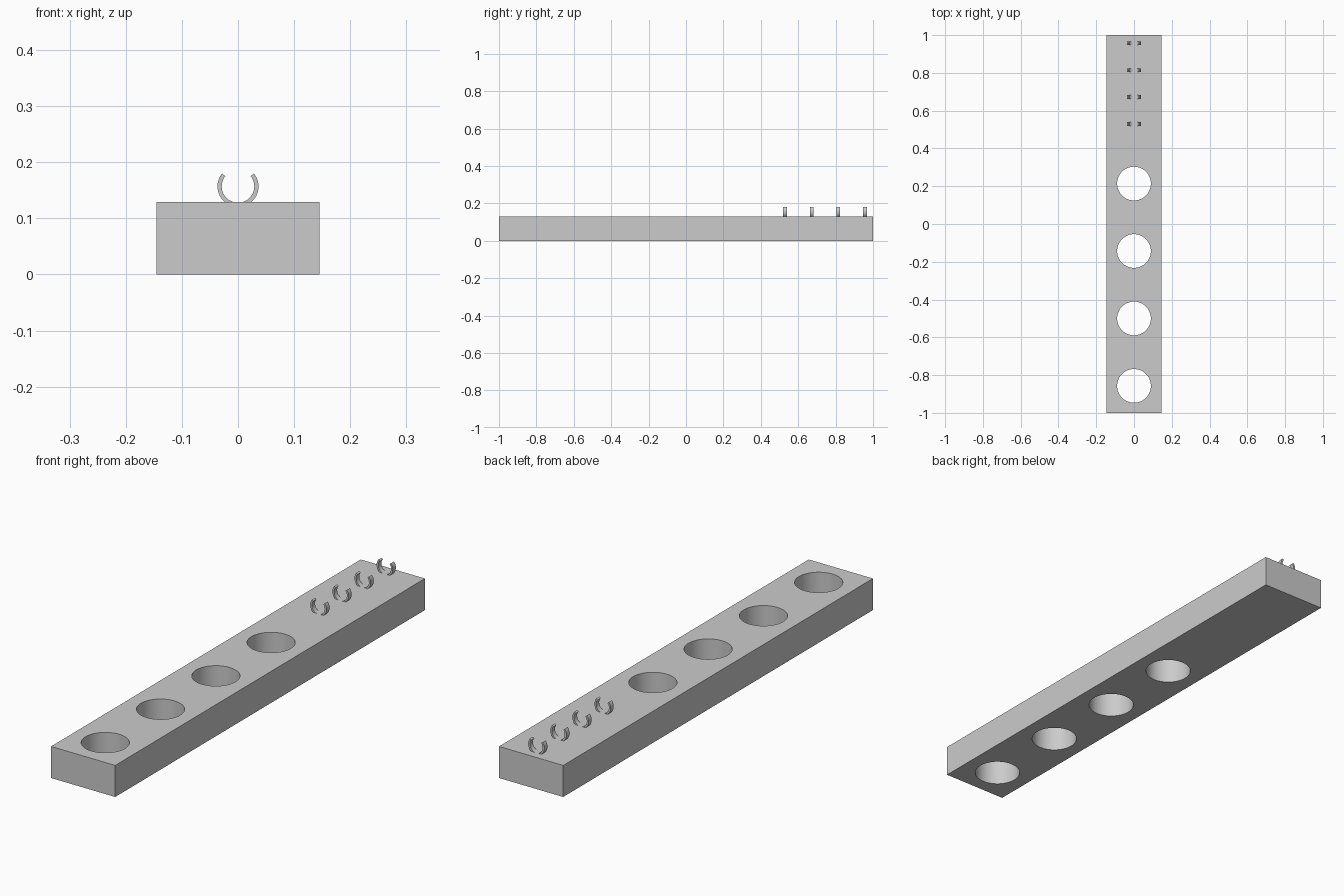
import bpy
import bmesh
from math import cos, sin, radians
from mathutils import Matrix, Vector

cube = bpy.data.objects.get("Cube")
if cube:
    bpy.data.objects.remove(cube, do_unlink=True)

WIDTH, LENGTH, HEIGHT = 0.29, 2.0, 0.129
HOLE_RADIUS, HOLE_STEP, FIRST_HOLE = 0.0893, 0.357, -0.857
CLIP_OUTER, CLIP_INNER, CLIP_DEPTH = 0.0366, 0.029, 0.02
CLIP_STEP, FIRST_CLIP = 0.1427, 0.529
TIP_ANGLE, CLIP_SEGMENTS = 39, 40

grey = bpy.data.materials.new("light grey")
grey.use_nodes = True
grey.diffuse_color = (0.6, 0.6, 0.6, 1)
grey.node_tree.nodes["Principled BSDF"].inputs["Base Color"].default_value = (0.6, 0.6, 0.6, 1)


def make_object(name, bm):
    bmesh.ops.recalc_face_normals(bm, faces=bm.faces)
    mesh = bpy.data.meshes.new(name)
    bm.to_mesh(mesh)
    bm.free()
    mesh.materials.append(grey)
    obj = bpy.data.objects.new(name, mesh)
    bpy.context.collection.objects.link(obj)
    return obj


def activate(obj):
    bpy.ops.object.select_all(action='DESELECT')
    obj.select_set(True)
    bpy.context.view_layer.objects.active = obj


def smooth(obj):
    activate(obj)
    bpy.ops.object.shade_smooth_by_angle(angle=radians(30))


# Rectangular bar
bm = bmesh.new()
bmesh.ops.create_cube(bm, size=1, matrix=Matrix.Translation((0, 0, HEIGHT / 2))
                      @ Matrix.Diagonal((WIDTH, LENGTH, HEIGHT, 1)))
bar = make_object("bar", bm)

# Four round holes through the bar
bm = bmesh.new()
for i in range(4):
    bmesh.ops.create_cone(bm, cap_ends=True, segments=64, radius1=HOLE_RADIUS,
                          radius2=HOLE_RADIUS, depth=HEIGHT * 2,
                          matrix=Matrix.Translation((0, FIRST_HOLE + i * HOLE_STEP, HEIGHT / 2)))
cutter = make_object("hole_cutter", bm)
cutter.hide_render = True
cut = bar.modifiers.new("holes", 'BOOLEAN')
cut.operation = 'DIFFERENCE'
cut.solver = 'EXACT'
cut.object = cutter
activate(bar)
bpy.ops.object.modifier_apply(modifier=cut.name)
bpy.data.objects.remove(cutter, do_unlink=True)
smooth(bar)


# Open spring clips, swept around the bottom from tip to tip
def make_clip(name, y):
    bm = bmesh.new()
    sections = []
    sweep = 180 + 2 * TIP_ANGLE
    for i in range(CLIP_SEGMENTS + 1):
        a = radians(180 - TIP_ANGLE + sweep * i / CLIP_SEGMENTS)
        corners = [(CLIP_INNER, -1), (CLIP_OUTER, -1), (CLIP_OUTER, 1), (CLIP_INNER, 1)]
        sections.append([bm.verts.new(Vector((r * cos(a), side * CLIP_DEPTH / 2, r * sin(a))))
                         for r, side in corners])
    for s, t in zip(sections, sections[1:]):
        for k in range(4):
            n = (k + 1) % 4
            bm.faces.new((s[k], s[n], t[n], t[k]))
    bm.faces.new(sections[0])
    bm.faces.new(sections[-1])
    clip = make_object(name, bm)
    clip.location = (0, y, HEIGHT + CLIP_INNER - 0.001)
    smooth(clip)


for i in range(4):
    make_clip(f"clip_{i + 1}", FIRST_CLIP + i * CLIP_STEP)
